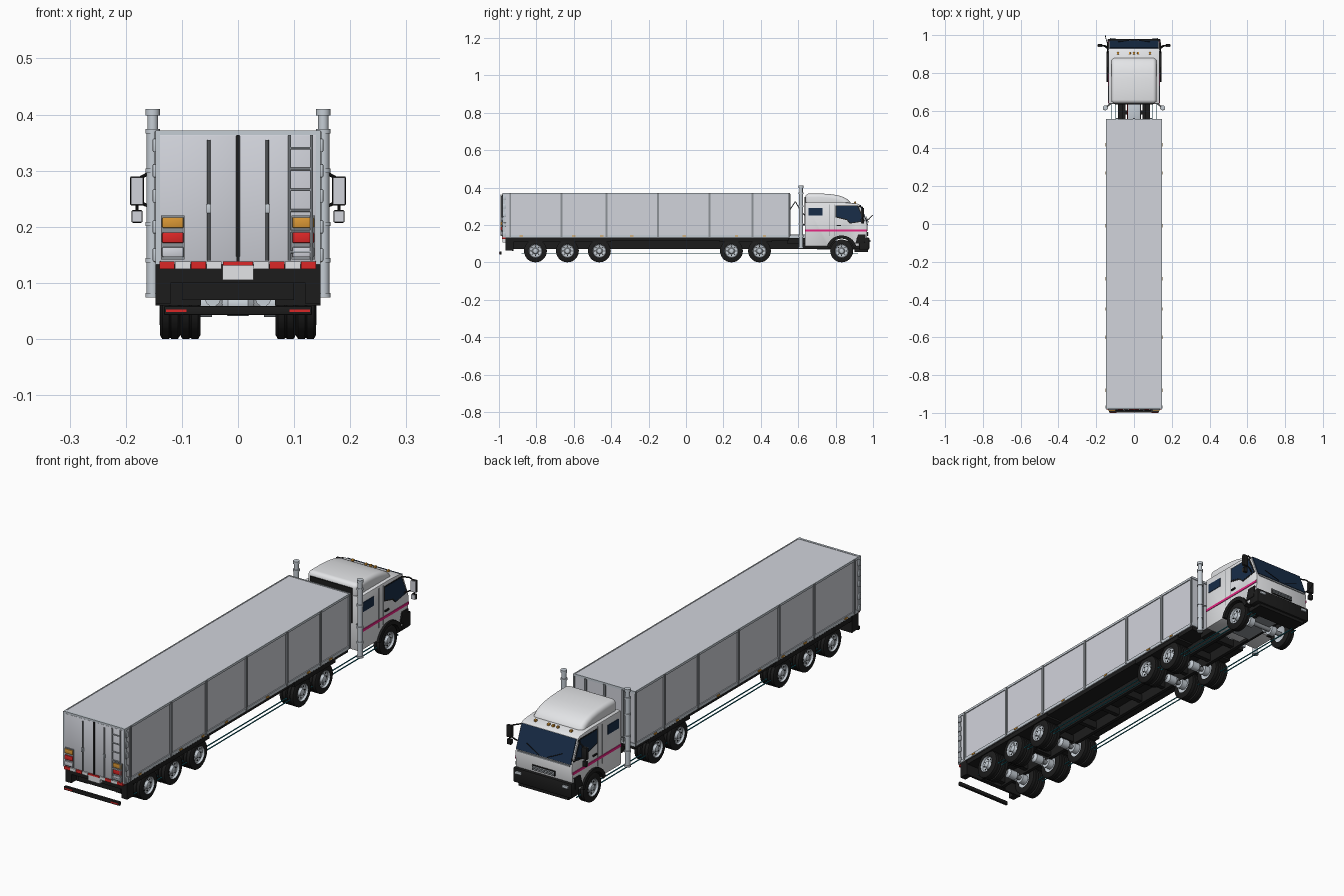
import bpy, bmesh, math
from mathutils import Vector, Matrix

if "Cube" in bpy.data.objects:
    bpy.data.objects.remove(bpy.data.objects["Cube"])

def mat(name, r, g, b):
    m = bpy.data.materials.new(name)
    m.diffuse_color = (r, g, b, 1)
    m.use_nodes = True
    m.node_tree.nodes["Principled BSDF"].inputs["Base Color"].default_value = m.diffuse_color
    return m

PANEL = mat("trailer_grey", .64, .655, .71)
WHITE = mat("cab_white", .82, .83, .85)
BLACK = mat("black", .012, .012, .012)
GLASS = mat("navy_glass", .009, .026, .065)
PINK = mat("magenta_stripe", .85, .02, .24)
RED = mat("lamp_red", .72, .02, .02)
AMBER = mat("lamp_amber", .70, .31, .035)
STEEL = mat("steel", .56, .61, .66)
TEAL = mat("teal_line", .01, .2, .26)
TRIM = mat("trim_grey", .27, .29, .31)

def place(name, me, loc=(0, 0, 0), rot=0):
    o = bpy.data.objects.new(name, me)
    o.location = loc
    o.rotation_euler = (0, 0, rot)
    bpy.context.collection.objects.link(o)
    return o

def mesh(name, bm, m):
    bmesh.ops.recalc_face_normals(bm, faces=bm.faces)
    me = bpy.data.meshes.new(name)
    bm.to_mesh(me)
    bm.free()
    me.materials.append(m)
    me.shade_smooth()
    me.set_sharp_from_angle(angle=math.radians(32))
    return me

def round_edges(bm, w, seg=2):
    # bevel the sharp edges only
    if w:
        bm.normal_update()
        sharp = [e for e in bm.edges if e.calc_face_angle(0) > .7]
        bmesh.ops.bevel(bm, geom=sharp, offset=w, segments=seg, affect='EDGES', profile=.5)

def box(name, x, y, z, m, bev=0):
    bm = bmesh.new()
    bmesh.ops.create_cube(bm, size=1)
    for v in bm.verts:
        v.co = [a[0] + (c + .5) * (a[1] - a[0]) for a, c in zip((x, y, z), v.co)]
    round_edges(bm, bev)
    return place(name, mesh(name, bm, m))

def pair(name, x, y, z, m, bev=0):
    # the same box on both sides
    box(name + "_right", x, y, z, m, bev)
    box(name + "_left", (-x[1], -x[0]), y, z, m, bev)

def prism(name, pts, x0, x1, m, bev=0, seg=2):
    # (y, z) outline pulled along x
    bm = bmesh.new()
    f = bm.faces.new([bm.verts.new((x0, y, z)) for y, z in pts])
    r = bmesh.ops.extrude_face_region(bm, geom=[f])
    bmesh.ops.translate(bm, vec=(x1 - x0, 0, 0), verts=[v for v in r['geom'] if isinstance(v, bmesh.types.BMVert)])
    bmesh.ops.recalc_face_normals(bm, faces=bm.faces)
    round_edges(bm, bev, seg)
    return place(name, mesh(name, bm, m))

def rod(name, pts, r, m, seg=10):
    # straight round bars through the points
    bm = bmesh.new()
    for a, b in zip(pts, pts[1:]):
        a, b = Vector(a), Vector(b)
        M = Matrix.Translation((a + b) / 2) @ (b - a).to_track_quat('Z', 'Y').to_matrix().to_4x4()
        bmesh.ops.create_cone(bm, cap_ends=True, segments=seg, radius1=r, radius2=r, depth=(b - a).length, matrix=M)
    return place(name, mesh(name, bm, m))

def lathe(name, prof, m, seg=28, closed=True):
    # (x, radius) profile turned round the x axis
    bm = bmesh.new()
    rings = [[bm.verts.new((x, r * math.cos(t), r * math.sin(t))) for t in
              [2 * math.pi * i / seg for i in range(seg)]] for x, r in prof]
    for a, b in zip(rings, rings[1:] + (rings[:1] if closed else [])):
        for i in range(seg):
            j = (i + 1) % seg
            bm.faces.new((a[i], a[j], b[j], b[i]))
    return mesh(name, bm, m)

# wheels
tyre = lathe("tyre", [(-.018, .036), (-.018, .054), (-.014, .061), (-.002, .061), (-.001, .059), (.001, .059),
                      (.002, .061), (.014, .061), (.018, .054), (.018, .036)], BLACK)
rim = lathe("rim", [(-.016, .037), (.016, .038), (.019, .036), (.010, .033), (.007, .018), (.010, .015),
                    (.017, .013), (.019, .008), (.019, .0005), (-.01, .0005), (-.012, .03)], STEEL)
bm = bmesh.new()
for i in range(8):
    t = i * math.pi / 4
    M = Matrix.Translation((.0085, .025 * math.cos(t), .025 * math.sin(t))) @ Matrix.Rotation(math.pi / 2, 4, 'Y')
    bmesh.ops.create_cone(bm, cap_ends=True, segments=10, radius1=.0032, radius2=.0032, depth=.004, matrix=M)
holes = mesh("rim_holes", bm, BLACK)
for k, y in enumerate((-.805, -.634, -.463, .243, .393, .832)):
    for s in (-1, 1):
        rot = 0 if s > 0 else math.pi
        for x in ([.121] if k == 5 else [.121, .085]):
            place("tyre", tyre, (s * x, y, .061), rot)
            place("rim", rim, (s * x, y, .061), rot)
        place("rim_holes", holes, (s * .121, y, .061), rot)
        rod("brake_drum", [(s * .046, y, .061), (s * .072, y, .061)], .022, STEEL, 16)
        rod("brake_chamber", [(s * .045, y - .03, .072), (s * .045, y - .005, .072)], .014, STEEL, 14)
    rod("axle", [(-.11, y, .061), (.11, y, .061)], .010, TRIM, 12)
    if k < 5:
        place("differential", lathe("differential", [(-.03, .008), (-.018, .02), (.018, .02), (.03, .008)], STEEL, 16), (0, y, .061))

# chassis
pair("frame_rail", (.045, .06), (-.925, .95), (.072, .118), BLACK)
for i in range(13):
    box("cross_member", (-.05, .05), (-.92 + i * .15, -.90 + i * .15), (.08, .112), BLACK)
box("trailer_floor", (-.14, .14), (-.96, .55), (.118, .135), BLACK)
for y0, y1 in ((-.95, -.4), (.18, .46)):
    pair("wheel_cover", (.066, .144), (y0, y1), (.11, .13), BLACK)
pair("mud_flap", (.066, .147), (-.93, -.922), (.06, .115), BLACK)
for x in (.1, .12):
    pair("side_brake_line", (x - .0018, x + .0018), (-.88, .92), (.045, .0485), TEAL)
box("coupling_deck", (-.032, .032), (.54, .64), (.128, .148), STEEL, .003)
pair("deck_support", (.06, .085), (.54, .66), (.1, .13), BLACK)

# trailer body
box("trailer_body", (-.143, .143), (-.972, .553), (.135, .3705), PANEL)
for z0, z1 in ((.133, .147), (.362, .372)):
    pair("side_rail", (.142, .147), (-.977, .557), (z0, z1), STEEL)
    for y in ((-.98, -.970), (.551, .557)):
        box("end_rail", (-.147, .147), y, (z0, z1), STEEL)
for y in (-.94, -.665, -.425, -.15, .125, .355, .551):
    pair("side_post", (.142, .149), (y - .005, y + .005), (.136, .37), TRIM)
for x in (-.09, 0, .09):
    box("front_wall_post", (x - .005, x + .005), (.552, .56), (.14, .365), TRIM)
for y in (-.88, -.6, -.45, -.29, -.01, .27, .42):
    pair("side_marker", (.146, .150), (y - .009, y + .009), (.137, .143), AMBER)

# rear doors
pair("rear_door", (.003, .14), (-.981, -.971), (.138, .364), PANEL, .002)
box("door_gap", (-.003, .003), (-.984, -.97), (.137, .364), BLACK)
pair("corner_post", (.139, .147), (-.982, -.968), (.135, .372), STEEL)
for s in (-1, 1):
    rod("lock_rod", [(s * .052, -.985, .14), (s * .052, -.985, .355)], .003, TRIM)
    box("lock_handle", (s * .052 - .004, s * .052 + .004), (-.991, -.981), (.224, .241), STEEL, .001)
    box("lamp_mount", (s * .116 - .021, s * .116 + .021), (-.985, -.98), (.142, .22), TRIM)
    for m, z0, z1 in ((AMBER, .198, .217), (RED, .171, .19), (PANEL, .146, .164)):
        box("tail_lamp", (s * .116 - .019, s * .116 + .019), (-.991, -.984), (z0, z1), m, .002)
for z in (.15, .2, .255, .30, .345):
    pair("hinge", (.144, .152), (-.978, -.962), (z - .012, z + .012), STEEL, .002)
for x in (.092, .131):
    rod("ladder_rail", [(x, -.99, .14), (x, -.99, .364)], .003, STEEL)
for i in range(6):
    rod("ladder_rung", [(.092, -.99, .155 + i * .037), (.131, -.99, .155 + i * .037)], .0025, STEEL, 8)

# rear bumper and floating underride bar
box("rear_beam", (-.147, .147), (-.965, -.925), (.1, .135), BLACK)
pair("rear_beam_side", (.12, .147), (-.965, -.925), (.062, .1), BLACK)
box("rear_cross_beam", (-.1, .1), (-.945, -.925), (.07, .1), BLACK)
for i in range(10):
    x = -.14 + i * .028
    if i not in (4, 5):
        box("reflective_strip", (x, x + .027), (-.985, -.96), (.125, .138), WHITE if i in (1, 3, 6, 8) else RED)
box("reflective_strip", (-.027, .027), (-.985, -.96), (.131, .138), RED)
box("number_plate", (-.028, .028), (-.982, -.965), (.105, .131), WHITE)
box("underride_bar", (-.132, .132), (-.998, -.986), (.043, .059), BLACK, .002)
pair("underride_reflector", (.092, .128), (-1.0, -.997), (.048, .053), RED)

# cab shell with wheel arch
cy, cz = .832, .061
def arc(r, a0, a1, n=10):
    return [(cy + r * math.cos(math.radians(a0 + (a1 - a0) * i / n)),
             cz + r * math.sin(math.radians(a0 + (a1 - a0) * i / n))) for i in range(n + 1)]
prism("cab_shell", [(.636, .085)] + arc(.08, 162, 18) + [(.955, .086), (.968, .13), (.97, .2), (.966, .215),
      (.93, .306), (.915, .315), (.85, .32), (.636, .32)], -.136, .136, WHITE, .004)
prism("roof_fairing", [(.638, .3), (.885, .3), (.878, .322), (.862, .338), (.84, .35), (.81, .359), (.77, .365),
      (.72, .368), (.638, .368)], -.12, .12, WHITE, .02, 5)
box("fairing_back", (-.1, .1), (.633, .645), (.2, .35), BLACK)
prism("windscreen", [(.972, .21), (.934, .307), (.930, .305), (.964, .208)], -.13, .13, GLASS)
for s in (-1, 1):
    a, b = s * .1355, s * .1385
    prism("fender_arch", arc(.083, 165, 15) + arc(.066, 15, 165), s * .1, s * .145, BLACK)
    prism("window_frame", [(.8, .304), (.92, .304), (.957, .22), (.876, .207), (.86, .225), (.8, .24)], a, s * .1375, BLACK)
    prism("door_window", [(.805, .3), (.915, .3), (.952, .222), (.878, .212), (.862, .23), (.805, .245)], a, b, GLASS)
    prism("sleeper_window", [(.655, .25), (.73, .25), (.73, .29), (.655, .29)], a, b, GLASS)
    prism("stripe", [(.637, .165), (.968, .165), (.968, .176), (.637, .176)], a, b, PINK)
    for y in (.765, .795):
        prism("door_seam", [(y, .14), (y + .002, .14), (y + .002, .31), (y, .31)], a, s * .1375, TRIM)
    prism("door_handle", [(.805, .193), (.83, .193), (.83, .2), (.805, .2)], a, s * .141, BLACK)
    prism("door_step", [(.905, .1), (.955, .1), (.96, .15), (.92, .15)], a, s * .142, BLACK, .001)

    # mirrors
    rod("mirror_arm", [(s * .134, .935, .225), (s * .155, .945, .235), (s * .178, .945, .245)], .003, BLACK, 8)
    rod("mirror_arm_top", [(s * .134, .925, .3), (s * .16, .943, .295), (s * .178, .945, .285)], .003, BLACK, 8)
    x = s * .18
    box("mirror_housing", (x - .0125, x + .0125), (.939, .952), (.238, .29), BLACK, .003)
    box("mirror_glass", (x - .011, x + .011), (.936, .94), (.24, .288), PANEL)
    box("small_mirror", (x - .010, x + .010), (.939, .952), (.207, .23), BLACK, .003)
    box("small_mirror_glass", (x - .0085, x + .0085), (.936, .94), (.209, .228), PANEL)
    rod("small_mirror_arm", [(x, .945, .225), (x, .945, .245)], .003, BLACK, 8)

    # exhaust stacks
    rod("exhaust_stack", [(s * .152, .615, .075), (s * .152, .615, .372)], .011, STEEL, 18)
    rod("exhaust_tip", [(s * .152, .615, .37), (s * .152, .615, .40)], .0095, STEEL, 18)
    rod("exhaust_rim", [(s * .152, .615, .398), (s * .152, .615, .41)], .013, STEEL, 18)
    for z in (.078, .14, .205, .30, .37):
        rod("exhaust_band", [(s * .152, .615, z - .004), (s * .152, .615, z + .004)], .0135, STEEL, 18)
    rod("exhaust_bracket", [(s * .152, .615, .2), (s * .12, .64, .2)], .004, TRIM, 8)
    rod("air_hose", [(s * .035, .555, .28), (s * .035, .585, .325), (s * .035, .61, .28), (s * .035, .636, .25)], .0025,
        RED if s < 0 else TRIM, 8)

    # wipers and headlamps
    rod("wiper", [(s * .02, .975, .214), (s * .085, .964, .243)], .0015, BLACK, 6)
    box("headlamp", (s * .112 - .014, s * .112 + .014), (.97, .986), (.108, .12), STEEL, .002)
rod("antenna", [(-.136, .94, .222), (-.147, .975, .228), (-.152, .998, .253)], .002, BLACK, 6)

# cab front
box("front_bumper", (-.14, .14), (.925, .98), (.068, .132), BLACK, .006)
box("front_valance", (-.12, .12), (.9, .972), (.055, .075), BLACK)
box("grille", (-.055, .055), (.965, .973), (.14, .163), BLACK, .002)
for z in (.144, .150, .156):
    box("grille_bar", (-.052, .052), (.970, .975), (z, z + .003), STEEL)
box("wiper_cowl", (-.125, .125), (.964, .973), (.2, .207), TRIM)
for x in (-.085, -.022, 0, .022, .085):
    box("roof_lamp", (x - .005, x + .005), (.898, .91), (.312, .324), AMBER, .002)
box("engine_underside", (-.045, .045), (.7, .92), (.07, .1), TRIM)
